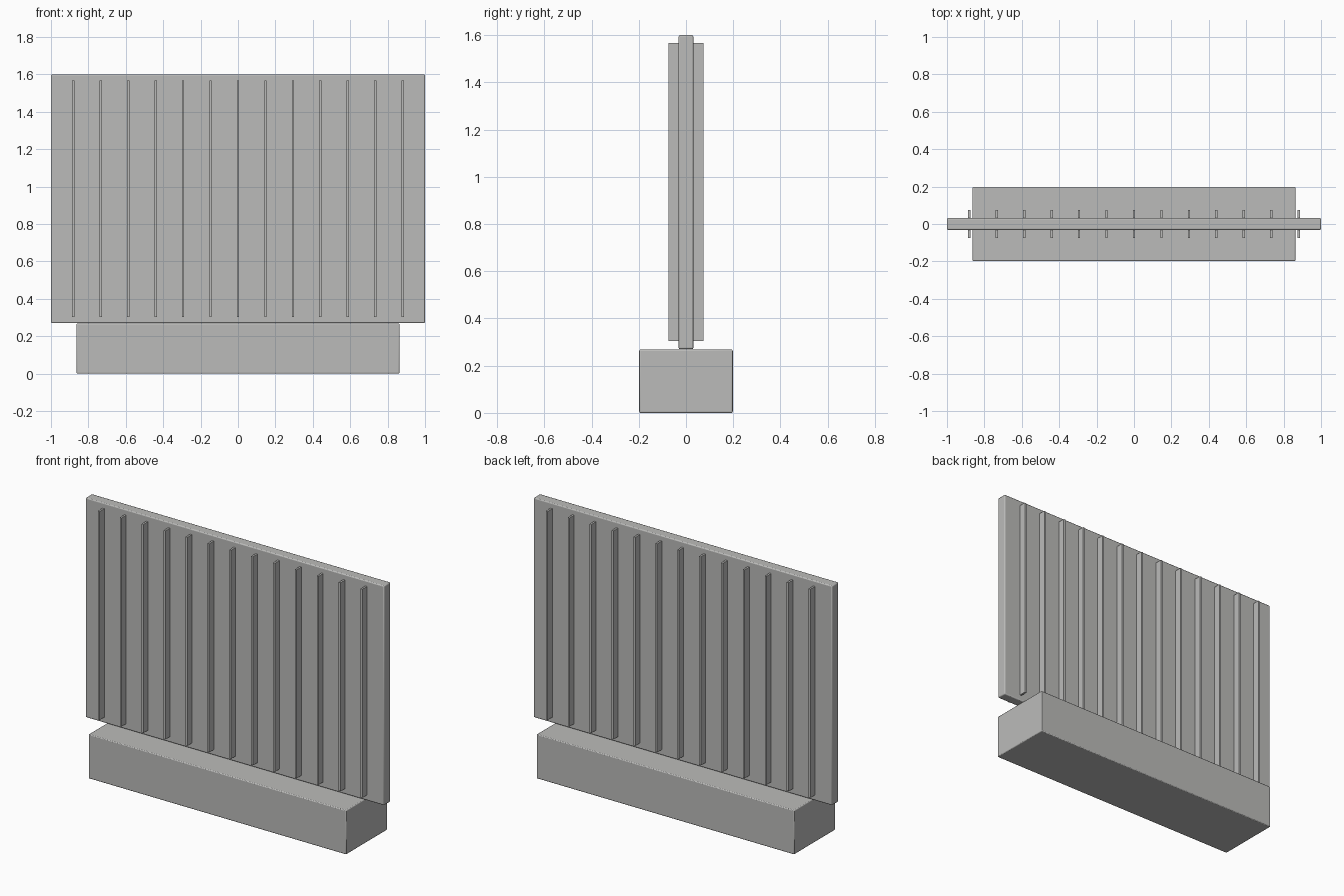
import bpy

cube = bpy.data.objects.get("Cube")
if cube:
    bpy.data.objects.remove(cube, do_unlink=True)

# Single plain grey
GREY = (0.5, 0.5, 0.49, 1)
grey = bpy.data.materials.new("plain_grey")
grey.use_nodes = True
grey.diffuse_color = GREY
grey.node_tree.nodes["Principled BSDF"].inputs["Base Color"].default_value = GREY


def box(name, x, width, depth, bottom, top, bevel=0):
    """Box centred on y = 0, with optional softened edges."""
    bpy.ops.mesh.primitive_cube_add(size=1, location=(x, 0, (bottom + top) / 2))
    obj = bpy.context.object
    obj.name = name
    obj.scale = (width, depth, top - bottom)
    bpy.ops.object.transform_apply(location=False, rotation=False, scale=True)
    obj.data.materials.append(grey)
    if bevel:
        mod = obj.modifiers.new("soft_edges", "BEVEL")
        mod.width = bevel
        mod.segments = 2
        bpy.ops.object.shade_smooth_by_angle()
    return obj


# Plinth and the upright panel standing on it
box("base", 0, 1.726, 0.396, 0, 0.268, 0.005)
box("panel", 0, 2, 0.062, 0.27, 1.6, 0.006)

# Evenly spaced ribs passing through the panel, showing on both faces
RIBS, SPACING = 13, 0.1467
for i in range(RIBS):
    x = (i - (RIBS - 1) / 2) * SPACING
    box(f"rib_{i + 1}", x, 0.012, 0.15, 0.304, 1.567)
